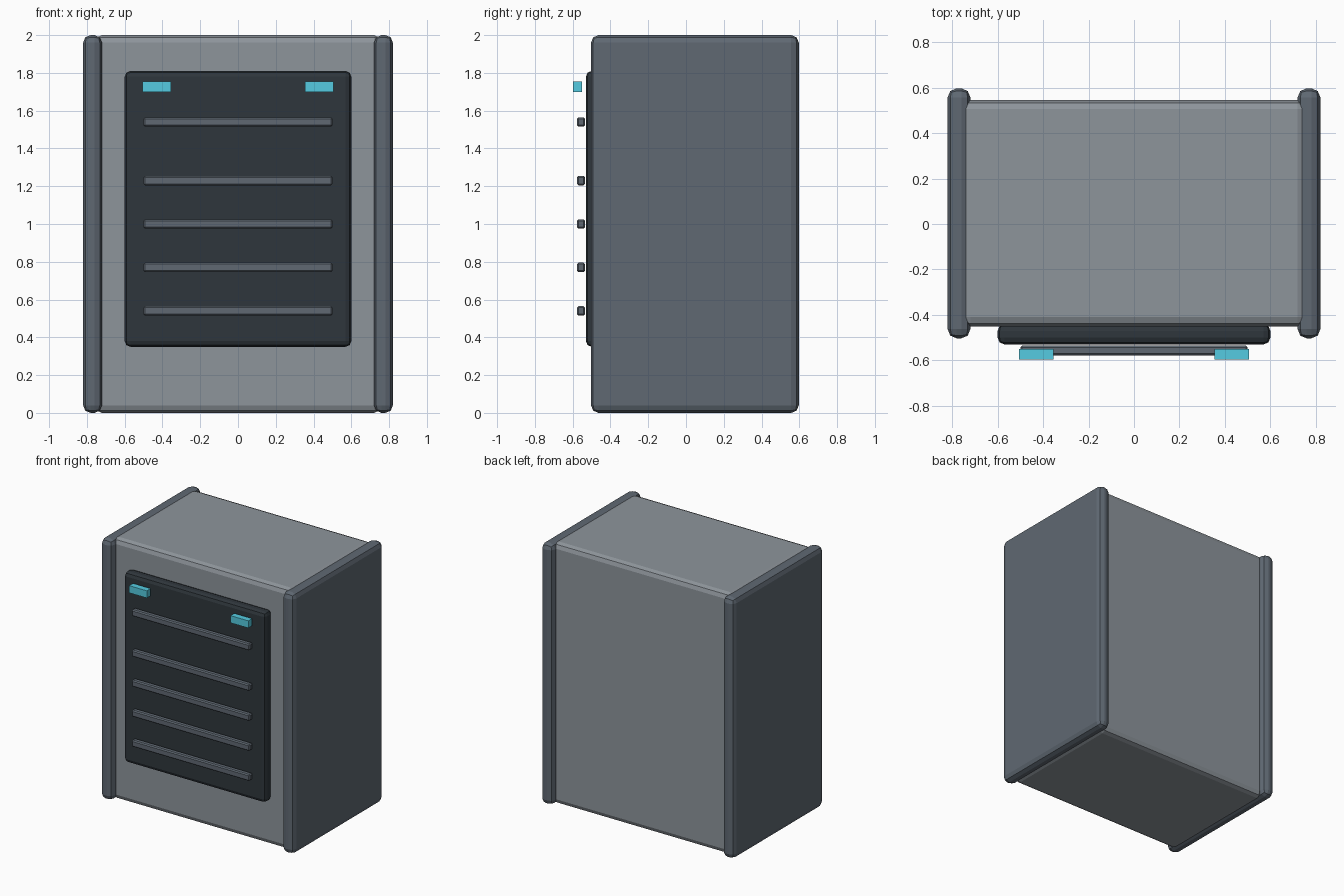
import bpy, bmesh
from mathutils import Vector

if "Cube" in bpy.data.objects:
    bpy.data.objects.remove(bpy.data.objects["Cube"])


def material(name, rgb):
    m = bpy.data.materials.new(name)
    m.diffuse_color = (*rgb, 1)
    m.use_nodes = True
    m.node_tree.nodes["Principled BSDF"].inputs["Base Color"].default_value = m.diffuse_color
    return m


BODY = material("light_grey", (0.27, 0.30, 0.33))
TRIM = material("slate_grey", (0.115, 0.14, 0.17))
DARK = material("charcoal", (0.028, 0.037, 0.045))
CYAN = material("cyan", (0.09, 0.60, 0.75))


def box(name, lo, hi, mat, bevel=0.0, segments=2):
    """Flat-shaded box between two corners with optional rounded edges."""
    lo, hi = Vector(lo), Vector(hi)
    bm = bmesh.new()
    bmesh.ops.create_cube(bm, size=1)
    bmesh.ops.scale(bm, vec=hi - lo, verts=bm.verts)
    if bevel:
        bmesh.ops.bevel(bm, geom=bm.edges[:], offset=bevel, segments=segments,
                        profile=0.5, affect='EDGES')
    mesh = bpy.data.meshes.new(name)
    bm.to_mesh(mesh)
    bm.free()
    mesh.materials.append(mat)
    ob = bpy.data.objects.new(name, mesh)
    ob.location = (lo + hi) / 2
    bpy.context.collection.objects.link(ob)
    return ob


# Cabinet body and recess-coloured front panel
box("cabinet_body", (-0.76, -0.45, 0), (0.76, 0.545, 2), BODY, 0.04)
box("front_panel", (-0.6, -0.53, 0.35), (0.6, -0.44, 1.81), DARK, 0.03)

# Thicker side panels and status lights, left and right
for side, s in (("left", -1), ("right", 1)):
    x0, x1 = sorted((s * 0.72, s * 0.82))
    box(f"side_panel_{side}", (x0, -0.503, 0), (x1, 0.597, 2), TRIM, 0.04)
    x0, x1 = sorted((s * 0.355, s * 0.505))
    box(f"status_light_{side}", (x0, -0.597, 1.70), (x1, -0.55, 1.755), CYAN)

# Horizontal vent slats
for i, z in enumerate((0.54, 0.77, 1.0, 1.23, 1.54)):
    box(f"vent_slat_{i + 1}", (-0.5, -0.578, z - 0.025), (0.5, -0.535, z + 0.025),
        TRIM, 0.008, 1)
